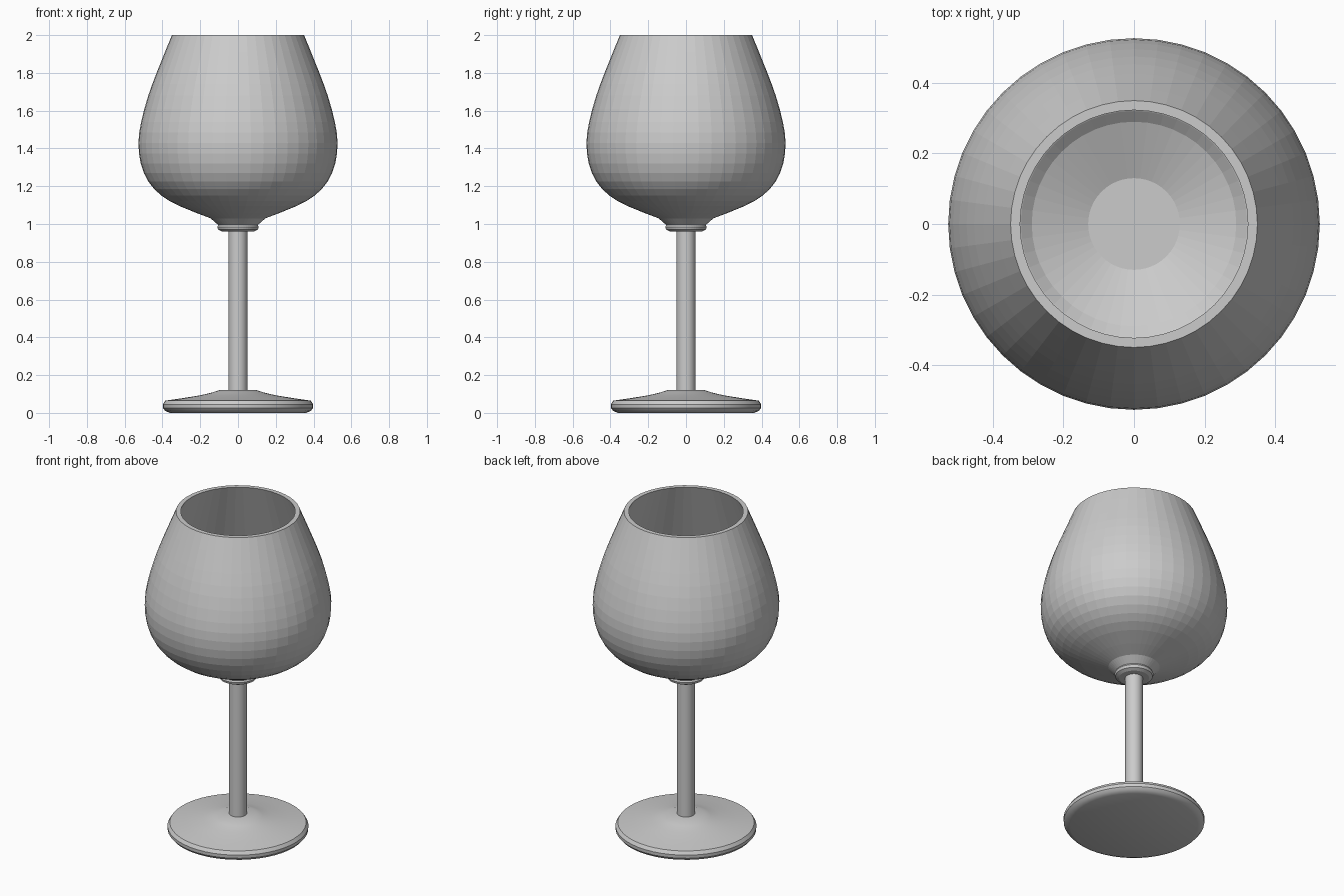
import bpy, bmesh, math

if "Cube" in bpy.data.objects:
    bpy.data.objects.remove(bpy.data.objects["Cube"])

SEG = 48


def lathe(name, profile, smooth=False):
    """Revolve an (r, z) profile around the z axis."""
    bm = bmesh.new()
    verts = [bm.verts.new((r, 0, z)) for r, z in profile]
    edges = [bm.edges.new(p) for p in zip(verts, verts[1:])]
    bmesh.ops.spin(bm, geom=verts + edges, cent=(0, 0, 0), axis=(0, 0, 1),
                   angle=math.tau, steps=SEG, use_merge=True)
    bmesh.ops.remove_doubles(bm, verts=bm.verts, dist=1e-4)
    bmesh.ops.recalc_face_normals(bm, faces=bm.faces)
    mesh = bpy.data.meshes.new(name)
    bm.to_mesh(mesh)
    bm.free()
    obj = bpy.data.objects.new(name, mesh)
    bpy.context.collection.objects.link(obj)
    if smooth:
        bpy.context.view_layer.objects.active = obj
        obj.select_set(True)
        bpy.ops.object.shade_smooth_by_angle(angle=math.radians(30))
        obj.select_set(False)
    return obj


def spline(points, steps):
    """Catmull-Rom resampling of an (r, z) profile."""
    pts = [points[0]] + points + [points[-1]]
    out = []
    for a, b, c, d in zip(pts, pts[1:], pts[2:], pts[3:]):
        for i in range(steps):
            t = i / steps
            out.append(tuple(0.5 * (2 * q + (s - p) * t + (2 * p - 5 * q + 4 * s - u) * t * t
                                    + (3 * q - p - 3 * s + u) * t ** 3)
                             for p, q, s, u in zip(a, b, c, d)))
    return out + [points[-1]]


# Bowl: curved outer wall, collar underneath, coarser inner wall
collar = [(0, 0.96), (0.085, 0.96), (0.105, 0.97), (0.11, 0.985), (0.105, 0.995)]
outer = spline([(0.145, 1.03), (0.31, 1.095), (0.405, 1.15), (0.475, 1.225), (0.515, 1.32),
                (0.527, 1.43), (0.513, 1.54), (0.475, 1.68), (0.427, 1.81), (0.35, 2.0)], 2)
inner = [(0.323, 2.0), (0.40, 1.79), (0.455, 1.64), (0.493, 1.5), (0.497, 1.4), (0.475, 1.29),
         (0.42, 1.205), (0.32, 1.14), (0.29, 1.115), (0.13, 1.05), (0, 1.05)]
lathe("bowl", collar + outer + inner)

# Stem
lathe("stem", [(0, 0.10), (0.05, 0.10), (0.05, 0.97), (0, 0.97)], smooth=True)

# Foot: rounded disc rising gently to the stem
lathe("foot", [(0, 0), (0.36, 0), (0.385, 0.01), (0.397, 0.025), (0.398, 0.045), (0.385, 0.065),
               (0.30, 0.077), (0.20, 0.093), (0.14, 0.107), (0.10, 0.12), (0, 0.12)], smooth=True)
